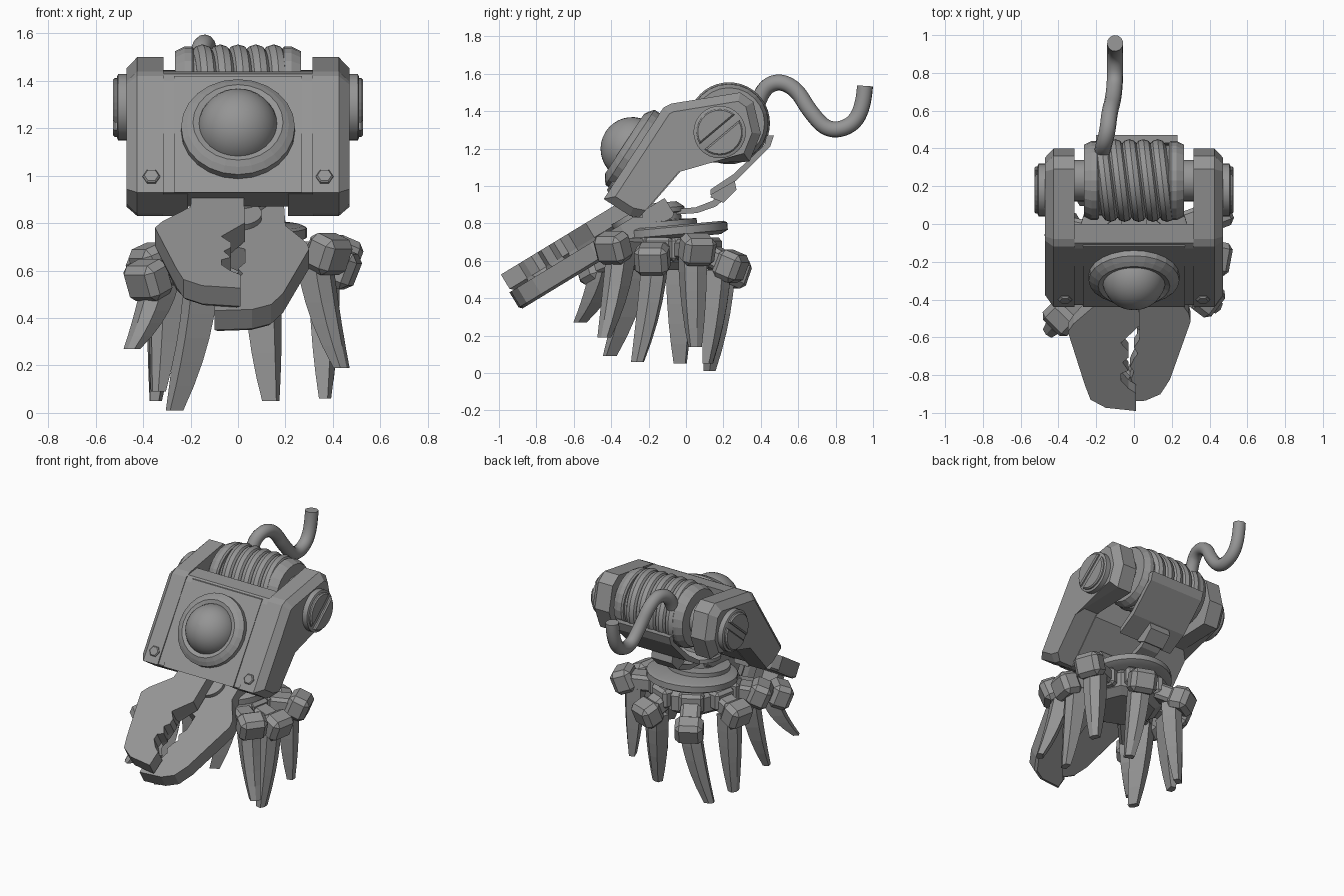
import bpy, bmesh, math
from mathutils import Vector, Matrix

cube = bpy.data.objects.get("Cube")
if cube:
    bpy.data.objects.remove(cube)

grey = bpy.data.materials.new("plain_grey")
grey.use_nodes = True
GREY = (0.3, 0.3, 0.3, 1)
grey.diffuse_color = GREY
grey.node_tree.nodes["Principled BSDF"].inputs["Base Color"].default_value = GREY


def make(name, bm, smooth=False):
    bmesh.ops.recalc_face_normals(bm, faces=bm.faces[:])
    me = bpy.data.meshes.new(name)
    bm.to_mesh(me)
    bm.free()
    ob = bpy.data.objects.new(name, me)
    bpy.context.collection.objects.link(ob)
    me.materials.append(grey)
    if smooth:
        bpy.ops.object.select_all(action='DESELECT')
        ob.select_set(True)
        bpy.context.view_layer.objects.active = ob
        bpy.ops.object.shade_smooth_by_angle(angle=math.radians(35))
    return ob


def frame(a, b, c):
    return Matrix((a, b, c)).transposed().to_4x4()


SIDE = frame((0, 1, 0), (0, 0, 1), (1, 0, 0))


def prism(name, pts, c0, c1, m=SIDE, bevel=0.0, sharp=()):
    """Extrude an outline from c0 to c1, optionally chamfering the c1 end."""
    bm = bmesh.new()
    base = [bm.verts.new(m @ Vector((a, b, c0))) for a, b in pts]
    top = [bm.verts.new(m @ Vector((a, b, c1))) for a, b in pts]
    n = len(pts)
    bm.faces.new(base)
    cap = bm.faces.new(top)
    for i in range(n):
        j = (i + 1) % n
        bm.faces.new((base[i], base[j], top[j], top[i]))
    if bevel:
        edges = [e for i, e in enumerate(cap.edges) if i not in sharp]
        bmesh.ops.bevel(bm, geom=edges, offset=bevel, segments=1, affect='EDGES')
    return make(name, bm)


def lathe(name, centre, axis, profile, sides=32, smooth=True):
    """Spin (radius, height) pairs around an axis."""
    rot = Vector(axis).to_track_quat('Z', 'Y').to_matrix().to_4x4()
    m = Matrix.Translation(centre) @ rot
    bm = bmesh.new()
    rings = []
    for r, h in profile:
        rings.append([bm.verts.new(m @ Vector((r * math.cos(t), r * math.sin(t), h)))
                      for t in (2 * math.pi * k / sides for k in range(sides))])
    for p, q in zip(rings, rings[1:]):
        for i in range(sides):
            j = (i + 1) % sides
            bm.faces.new((p[i], p[j], q[j], q[i]))
    bm.faces.new(rings[0])
    bm.faces.new(rings[-1])
    return make(name, bm, smooth)


def tube(name, pts, radius):
    """Round cable along a smooth path."""
    cu = bpy.data.curves.new(name, 'CURVE')
    cu.dimensions = '3D'
    cu.bevel_depth, cu.bevel_resolution, cu.resolution_u = radius, 4, 8
    cu.use_fill_caps = True
    sp = cu.splines.new('NURBS')
    sp.points.add(len(pts) - 1)
    for p, co in zip(sp.points, pts):
        p.co = (*co, 1)
    sp.use_endpoint_u, sp.order_u = True, 3
    cu.materials.append(grey)
    ob = bpy.data.objects.new(name, cu)
    bpy.context.collection.objects.link(ob)


def box(name, centre, size, x_axis, bevel=0.0):
    """Chamfered box whose local x follows x_axis and whose y stays level."""
    x = Vector(x_axis).normalized()
    y = Vector((0, 0, 1)).cross(x).normalized()
    m = Matrix.Translation(centre) @ frame(x, y, x.cross(y)) @ Matrix.Diagonal((*size, 1))
    bm = bmesh.new()
    bmesh.ops.create_cube(bm, size=1, matrix=m)
    bmesh.ops.bevel(bm, geom=bm.edges[:], offset=bevel, segments=1, affect='EDGES')
    return make(name, bm)


# Head: centre block, raised front panel and two side arms
block = [(-.43, .93), (-.13, 1.4), (-.1, 1.43), (0, 1.44), (-.01, 1.1), (-.2, .88), (-.27, .87)]
prism("head_block", block, -.32, .32)
arm = [(-.44, .93), (-.12, 1.42), (-.08, 1.44), (.29, 1.5), (.36, 1.45), (.4, 1.28),
       (.34, 1.13), (0, 1.12), (-.25, .83), (-.3, .84)]
for s, side in ((1, "left"), (-1, "right")):
    prism(side + "_head_arm", arm, s * .315, s * .47, bevel=.045, sharp=(7,))
    prism(side + "_lower_lip", [(-.42, .92), (-.25, 1.0), (-.23, .83), (-.28, .83)], s * .21, s * .32)
prism("front_panel", [(-.44, .93), (-.12, 1.42), (-.1, 1.42), (-.42, .93)], -.27, .27)

# Eye with stepped ring, and corner bolts
out = Vector((0, -.838, .547))
eye = Vector((0, -.27, 1.187))
lathe("eye_ring", eye, out, [(.24, -.02), (.24, .035), (.215, .055), (.19, .07), (.16, .06)], 24, False)
lathe("eye_dome", eye + out * .02, out,
      [(.17 * math.cos(a), .17 * math.sin(a)) for a in (math.radians(9.9 * k) for k in range(10))])
for s in (-1, 1):
    lathe("corner_bolt", (s * .365, -.39, .99), out, [(.037, -.02), (.037, .015), (.03, .022)], 6, False)

# Spool, wound cable and loose end
hub = Vector((0, .23, 1.335))
lathe("spool_axle", hub, (1, 0, 0), [(.11, -.33), (.11, .33)])
lathe("spool_core", hub, (1, 0, 0), [(.185, -.2), (.185, .2)])
for s in (-1, 1):
    lathe("spool_flange", hub + Vector((s * .225, 0, 0)), (s, 0, 0),
          [(.2, -.04), (.21, -.03), (.21, .0), (.19, .04), (.14, .04)], 24, False)
bm = bmesh.new()
coils, around, ring = 5, 40, 10
for c in range(coils):
    x0 = -.15 + .3 * c / (coils - 1)
    grid = []
    for i in range(around):
        t = 2 * math.pi * i / around
        row = []
        for j in range(ring):
            p = 2 * math.pi * j / ring
            r = .173 + .046 * math.cos(p)
            row.append(bm.verts.new(hub + Vector((x0 + .046 * math.sin(p) - .025 * math.cos(t),
                                                  r * math.cos(t), r * math.sin(t)))))
        grid.append(row)
    for i in range(around):
        for j in range(ring):
            a, b = grid[i], grid[(i + 1) % around]
            bm.faces.new((a[j], b[j], b[(j + 1) % ring], a[(j + 1) % ring]))
make("wound_cable", bm, True)
tube("loose_cable", [(-.17, .37, 1.4), (-.165, .4, 1.51), (-.14, .49, 1.565), (-.13, .59, 1.52), (-.11, .66, 1.4),
                     (-.1, .76, 1.29), (-.1, .89, 1.32), (-.1, .95, 1.43), (-.1, .957, 1.535)], .043)

# Slotted caps on the arm sides: two half discs with a gap on a backing disc
for s, side in ((1, "left"), (-1, "right")):
    centre = Vector((s * .46, .18, 1.288))
    lathe(side + "_cap_base", centre, (s, 0, 0), [(.14, 0), (.14, .045), (.13, .05)])
    for k in (0, 1):
        turn = math.radians(40) + k * math.pi
        half = []
        for i in range(13):
            a = turn + math.radians(9 + 162 * i / 12)
            half.append((.18 + .125 * math.cos(a), 1.288 + .125 * math.sin(a)))
        prism(side + "_cap_half", half, s * .5, s * .527, bevel=.008)

# Rear guard, bracket and strap
prism("rear_guard", [(.47, 1.27), (.45, 1.21), (.27, 1.03), (.13, .95), (.13, .98), (.25, 1.06), (.42, 1.22), (.43, 1.27)],
      -.2, .23)
prism("guard_bracket", [(.13, .94), (.2, .91), (.27, .98), (.26, 1.03), (.15, .98)], -.08, .08)
prism("guard_strap", [(.2, .97), (.14, .92), (.05, .885), (-.1, .875), (-.1, .845), (.06, .855), (.16, .89), (.23, .95)],
      -.07, .07)

# Neck, turntable and hub
tilt = (0, -.09, 1)
lathe("neck", (0, -.14, .78), tilt, [(.2, 0), (.2, .03), (.12, .035), (.12, .07), (.14, .075), (.14, .1), (.1, .13)])
lathe("turntable", (0, -.065, .74), tilt, [(.25, -.02), (.29, 0), (.29, .04), (.27, .05)])
lathe("hub", (0, -.1, .55), (0, 0, 1), [(.2, 0), (.26, .04), (.26, .14), (.2, .2)], 8, False)

# Pincer: two overlapping jaws on a sloping plane
slope = Matrix.Translation((0, -.4, .885)) @ frame((1, 0, 0), (0, -.855, -.52), (0, .52, -.855))
prism("right_jaw", [(-.19, -.2), (-.2, .03), (-.32, .15), (-.35, .2), (-.26, .53), (-.23, .62), (-.15, .67), (.01, .69),
                    (.01, .58), (-.03, .55), (-.07, .5), (-.07, .46), (-.03, .44), (-.06, .39), (-.03, .36), (-.03, .32),
                    (-.07, .27), (.03, .16), (.02, -.2)], 0, .105, slope, .015)
prism("left_jaw", [(.19, -.27), (.2, .01), (.29, .15), (.3, .2), (.19, .56), (.14, .65), (.06, .69), (-.1, .7),
                   (-.1, .62), (-.02, .57), (.0, .51), (-.02, .48), (-.0, .43), (.02, .4), (.0, .36), (.03, .31),
                   (.03, .2), (-.1, .14), (-.12, -.27)], .105, .215, slope, .015)
lathe("jaw_pivot", slope @ Vector((0, -.05, .08)), (0, .52, -.855), [(.1, 0), (.1, .16)])


# Legs: strut, knee block and a tapering claw that hangs inside the knee and sweeps to its tip
def leg(name, knee, tip):
    knee, tip = Vector(knee), Vector(tip)
    root = Vector((0, -.1, .66))
    flat = Vector((knee.x, knee.y + .1, 0)).normalized()
    start = root + flat * .2
    box(name + "_strut", (start + knee) / 2, ((knee - start).length + .04, .13, .11), knee - start, .02)
    box(name + "_knee", knee, (.14, .18, .16), flat - Vector((0, 0, .4)), .03)
    box(name + "_hip", start + flat * .04, (.1, .16, .13), flat, .02)
    across = Vector((0, 0, 1)).cross(flat)
    top = knee - flat * .06 - Vector((0, 0, .02))
    bend = top.lerp(tip, .25)
    bend.z = (top.z + tip.z) / 2
    bm = bmesh.new()
    rows = []
    for i in range(6):
        t = i / 5
        c = top * (1 - t) ** 2 + bend * 2 * t * (1 - t) + tip * t * t
        w, d = .064 - .032 * t * t, .06 - .037 * t * t
        rows.append([bm.verts.new(c + across * w * a + flat * d * b)
                     for a, b in ((-1, -1), (1, -1), (1, .6), (0, 1), (-1, .6))])
    for p, q in zip(rows, rows[1:]):
        for j in range(5):
            bm.faces.new((p[j], p[(j + 1) % 5], q[(j + 1) % 5], q[j]))
    bm.faces.new(rows[0])
    bm.faces.new(rows[-1])
    make(name + "_claw", bm)


leg("left_front_leg", (.38, -.39, .67), (.44, -.44, .19))
leg("left_second_leg", (.43, -.18, .61), (.37, -.26, .06))
leg("left_third_leg", (.43, .06, .66), (.38, .05, .14))
leg("left_rear_leg", (.13, .24, .57), (.14, .12, .05))
leg("right_front_leg", (-.38, -.49, .56), (-.45, -.57, .27))
leg("right_second_leg", (-.36, -.3, .63), (-.34, -.41, .09))
leg("right_third_leg", (-.38, -.02, .6), (-.35, -.03, .05))
leg("right_rear_leg", (-.2, .25, .54), (-.27, .13, .01))
